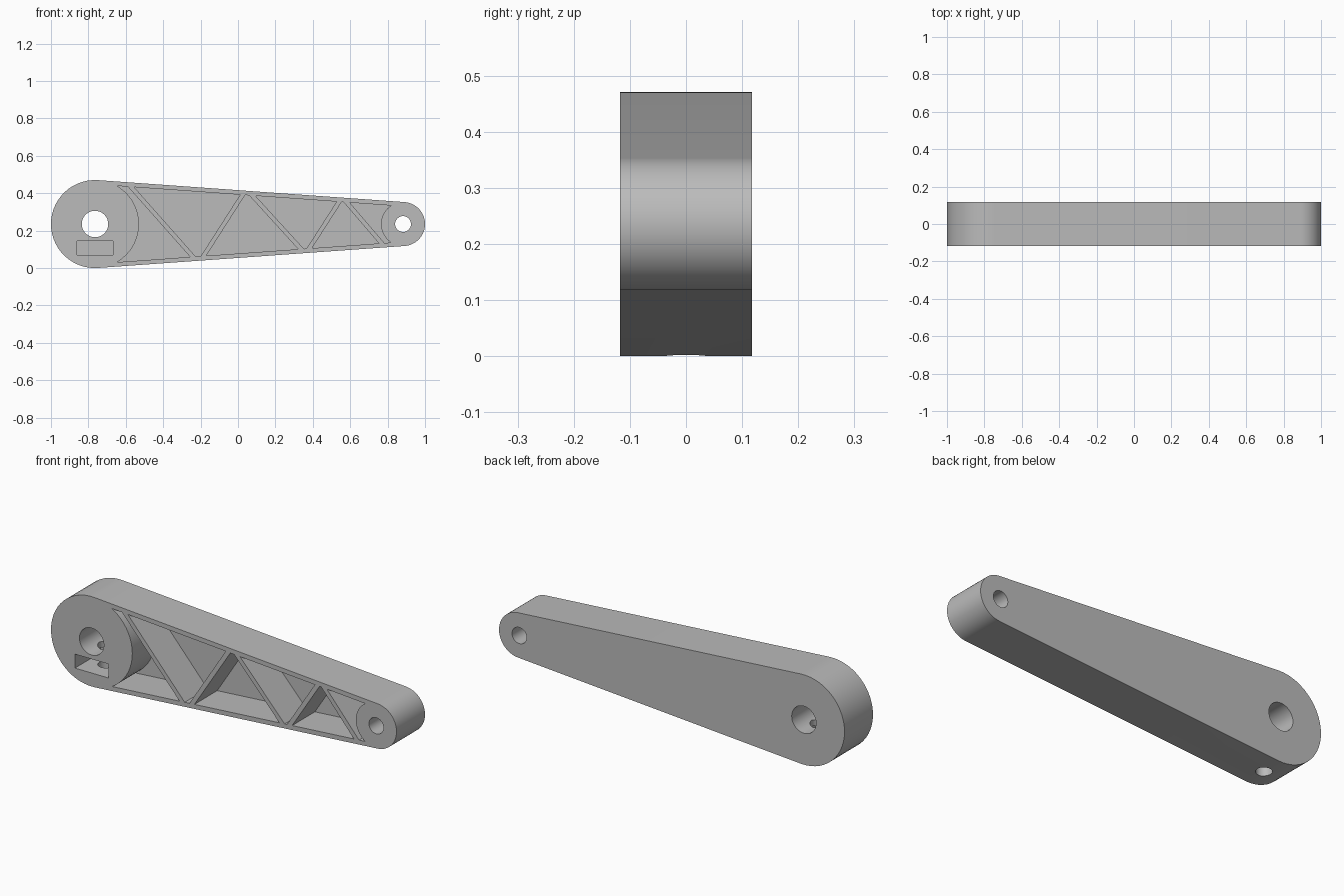
import bpy, bmesh, math
from mathutils import Vector

if "Cube" in bpy.data.objects:
    bpy.data.objects.remove(bpy.data.objects["Cube"])

U = 2 / 85                      # one design unit
ZC = 10 * U                     # height of the arm axis
BIG = (-1 + 10 * U, 10 * U)     # hub centre x, radius
SMALL = (1 - 5 * U, 5 * U)      # tip centre x, radius
HALF = 5 * U                    # half thickness
FLOOR = HALF - 2 * U            # depth of the pocket floor


def prism(name, pts, y0, y1):
    """Extrude an x-z outline from y0 to y1."""
    bm = bmesh.new()
    face = bm.faces.new([bm.verts.new((x, y0, z)) for x, z in pts])
    ext = bmesh.ops.extrude_face_region(bm, geom=[face])
    verts = [v for v in ext["geom"] if isinstance(v, bmesh.types.BMVert)]
    bmesh.ops.translate(bm, verts=verts, vec=(0, y1 - y0, 0))
    bmesh.ops.recalc_face_normals(bm, faces=bm.faces[:])
    mesh = bpy.data.meshes.new(name)
    bm.to_mesh(mesh)
    bm.free()
    ob = bpy.data.objects.new(name, mesh)
    bpy.context.collection.objects.link(ob)
    return ob


def arc(cx, r, a0, a1, n):
    return [(cx + r * math.cos(a0 + (a1 - a0) * i / n),
             ZC + r * math.sin(a0 + (a1 - a0) * i / n)) for i in range(n + 1)]


def tapered_outline(inset, n=28):
    """Two circles joined by their outer tangents."""
    r1, r2 = BIG[1] - inset, SMALL[1] - inset
    t = math.acos((r1 - r2) / (SMALL[0] - BIG[0]))
    return arc(BIG[0], r1, t, 2 * math.pi - t, n) + arc(SMALL[0], r2, -t, t, n)


def disc(name, cx, r, y0, y1, n=48):
    return prism(name, arc(cx, r, 0, 2 * math.pi, n)[:-1], y0, y1)


def subtract(ob, cutter):
    cutter.hide_render = True
    mod = ob.modifiers.new("cut", 'BOOLEAN')
    mod.operation, mod.solver, mod.object = 'DIFFERENCE', 'EXACT', cutter
    bpy.context.view_layer.objects.active = ob
    bpy.ops.object.modifier_apply(modifier=mod.name)
    bpy.data.objects.remove(cutter)


# Solid tapered arm
arm = prism("lever_arm", tapered_outline(0), -HALF, HALF)

# Pocket cutter: inner outline, less the two bosses and the zigzag ribs
pocket = prism("pocket_cutter", tapered_outline(U), -HALF - 0.05, FLOOR)
for cx, r in (BIG, SMALL):
    subtract(pocket, disc("boss", cx, r, -0.3, 0.3, 56))
ribs = [((-.573, .435), (-.245, .065)), ((-.179, .073), (.024, .39)),
        ((.074, .39), (.327, .113)), ((.388, .116), (.54, .353)),
        ((.58, .352), (.762, .14))]
for a, b in ribs:
    a, b = Vector(a), Vector(b)
    d = (b - a).normalized()
    side = Vector((-d.y, d.x)) * U / 2
    a, b = a - d * 0.06, b + d * 0.06
    subtract(pocket, prism("rib", [a + side, a - side, b - side, b + side], -0.3, 0.3))
subtract(arm, pocket)

# Shaft bore and tip hole
subtract(arm, disc("shaft_bore", BIG[0], 3 * U, -0.3, 0.3))
subtract(arm, disc("tip_hole", SMALL[0], 1.8 * U, -0.3, 0.3, 32))

# Nut slot in the hub
x0, x1, z0, z1 = BIG[0] - 4.1 * U, BIG[0] + 4.1 * U, 3 * U, 6.1 * U
subtract(arm, prism("nut_slot", [(x0, z0), (x1, z0), (x1, z1), (x0, z1)],
                    -HALF - 0.05, 4 * U))

# Set-screw hole from the underside into the bore
bpy.ops.mesh.primitive_cylinder_add(vertices=32, radius=1.65 * U, depth=ZC + 0.05,
                                    location=(BIG[0], 0, (ZC - 0.05) / 2))
subtract(arm, bpy.context.object)

# Colour and shading
grey = bpy.data.materials.new("plain_grey")
grey.diffuse_color = (0.5, 0.5, 0.5, 1)
grey.use_nodes = True
grey.node_tree.nodes["Principled BSDF"].inputs["Base Color"].default_value = grey.diffuse_color
arm.data.materials.clear()
arm.data.materials.append(grey)
for p in arm.data.polygons:
    p.material_index = 0
bpy.ops.object.select_all(action='DESELECT')
arm.select_set(True)
bpy.context.view_layer.objects.active = arm
bpy.ops.object.shade_smooth_by_angle(angle=math.radians(30))
